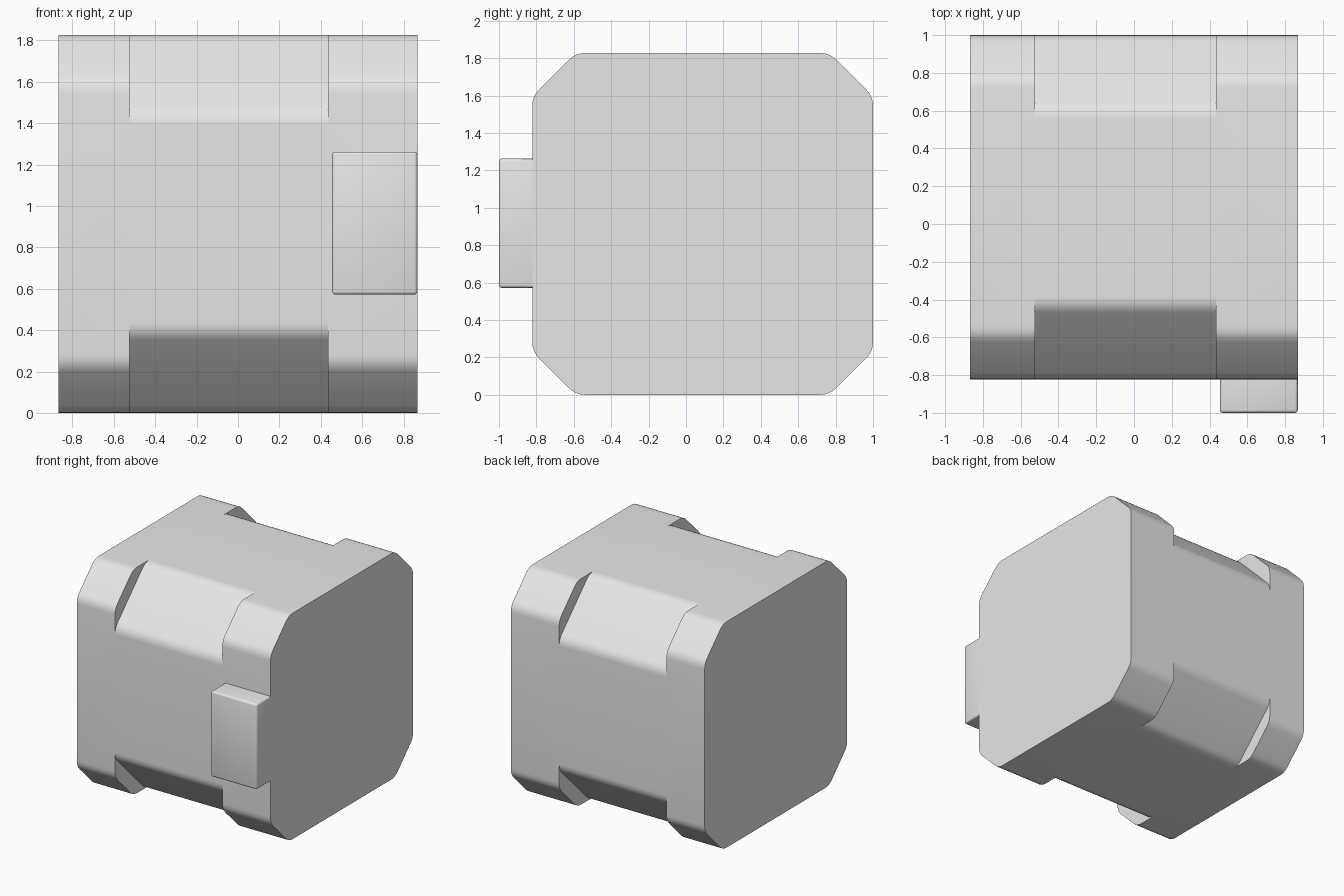
import bpy, bmesh, math
from mathutils import Vector

cube = bpy.data.objects.get("Cube")
if cube:
    bpy.data.objects.remove(cube)

grey = bpy.data.materials.new("light_grey")
grey.use_nodes = True
COLOUR = (0.8, 0.8, 0.8, 1)
grey.diffuse_color = COLOUR
grey.node_tree.nodes["Principled BSDF"].inputs["Base Color"].default_value = COLOUR

HALF_X, FRONT, BACK, TOP = 0.867, -0.822, 1.0, 1.827
STEP_RIGHT, STEP_LEFT = -0.525, 0.435      # limits of the deeper middle chamfers
END_CUT, MIDDLE_CUT = 0.232, 0.387
ROUND, SEGMENTS = 0.05, 4


def finish(bm, name):
    bmesh.ops.recalc_face_normals(bm, faces=bm.faces)
    mesh = bpy.data.meshes.new(name)
    bm.to_mesh(mesh)
    bm.free()
    mesh.materials.append(grey)
    obj = bpy.data.objects.new(name, mesh)
    bpy.context.collection.objects.link(obj)
    bpy.ops.object.select_all(action="DESELECT")
    obj.select_set(True)
    bpy.context.view_layer.objects.active = obj
    bpy.ops.object.shade_smooth_by_angle(angle=math.radians(30))
    return obj


def corner_arcs(cut):
    """Four chamfered corners in the side plane, each with softened edges."""
    box = [Vector(p) for p in ((FRONT, 0), (BACK, 0), (BACK, TOP), (FRONT, TOP))]
    arcs = []
    for i, corner in enumerate(box):
        into = (box[i - 1] - corner).normalized()
        out = (box[(i + 1) % 4] - corner).normalized()
        a, b = corner + into * cut, corner + out * cut
        slope = (b - a).normalized()
        arc = []
        for v, before, after in ((a, into, slope), (b, -slope, out)):
            p, q = v + before * ROUND, v + after * ROUND
            for k in range(SEGMENTS + 1):
                t = k / SEGMENTS
                arc.append(p * (1 - t) ** 2 + v * 2 * t * (1 - t) + q * t * t)
        arcs.append(arc)
    return arcs


# Body: one shell with shallow chamfers at the ends and deep ones between
bm = bmesh.new()


def ring(x, cut):
    return [[bm.verts.new((x, p.x, p.y)) for p in arc] for arc in corner_arcs(cut)]


def bridge(a, b):
    for i in range(len(a) - 1):
        bm.faces.new((a[i], a[i + 1], b[i + 1], b[i]))


middle = []
for outer_x, step_x in ((-HALF_X, STEP_RIGHT), (HALF_X, STEP_LEFT)):
    outer, inner = ring(outer_x, END_CUT), ring(step_x, END_CUT)
    core = ring(step_x, MIDDLE_CUT)
    middle.append(core)
    bm.faces.new([v for arc in outer for v in arc])           # end face
    for i in range(4):
        j = (i + 1) % 4
        bridge(outer[i], inner[i])
        bm.faces.new(inner[i] + core[i][::-1])                # step wall
        bm.faces.new((outer[i][-1], outer[j][0], inner[j][0],
                      core[j][0], core[i][-1], inner[i][-1]))
for i in range(4):
    j = (i + 1) % 4
    bridge(middle[0][i], middle[1][i])
    bridge((middle[0][i][-1], middle[0][j][0]), (middle[1][i][-1], middle[1][j][0]))
finish(bm, "body")

# Raised block on the front, with softened edges except where it meets the body
bm = bmesh.new()
low, high = Vector((0.455, -1.0, 0.572)), Vector((HALF_X, FRONT, 1.262))
bmesh.ops.create_cube(bm, size=1)
for v in bm.verts:
    v.co = [(low[k] + high[k]) / 2 + v.co[k] * (high[k] - low[k]) for k in range(3)]
edges = [e for e in bm.edges if any(v.co.y < FRONT - 0.01 for v in e.verts)]
bmesh.ops.bevel(bm, geom=edges, offset=0.015, segments=3, profile=0.5, affect="EDGES")
finish(bm, "front_block")
